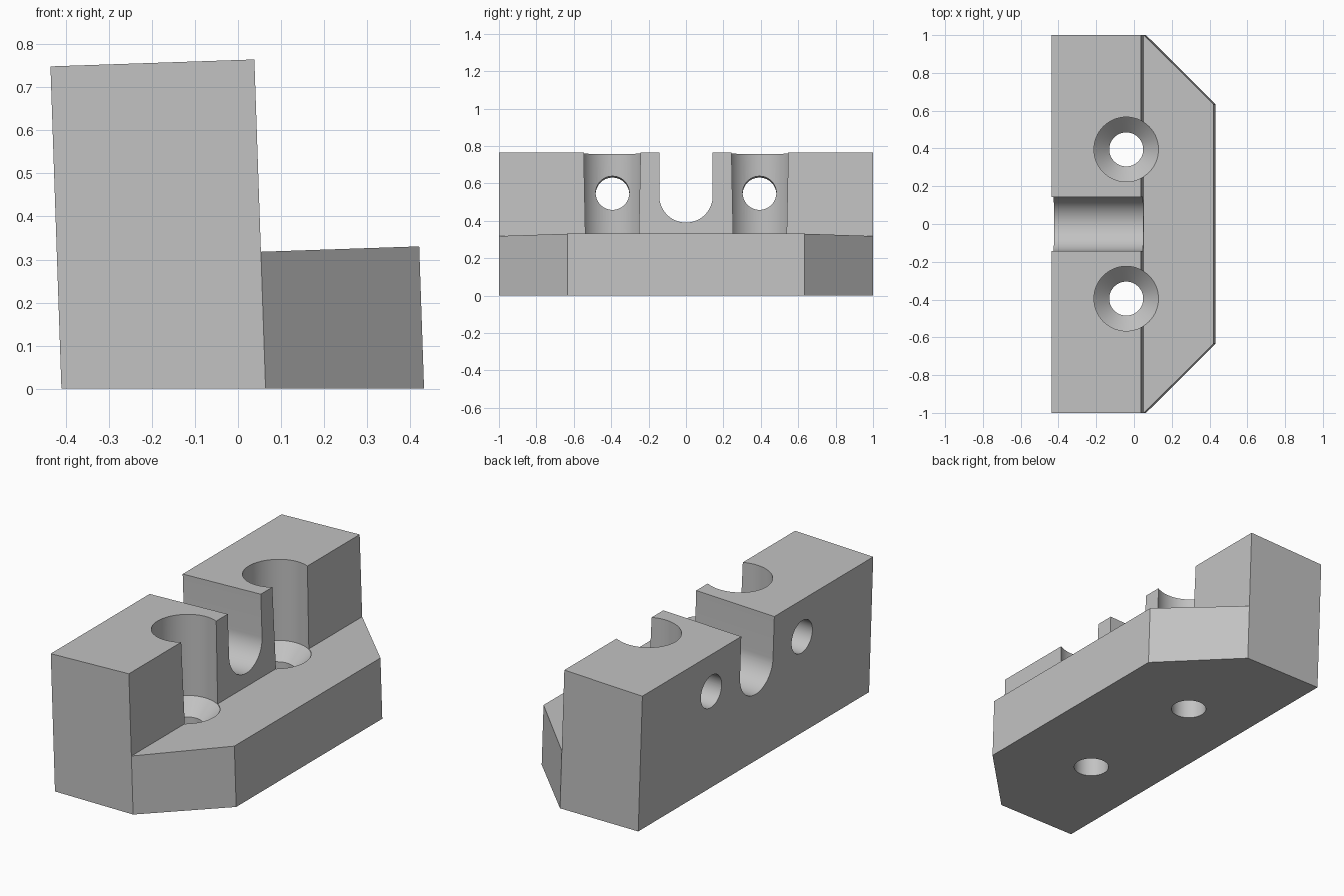
import bpy, bmesh
from math import pi, sin, cos, radians
from mathutils import Matrix

cube = bpy.data.objects.get("Cube")
if cube:
    bpy.data.objects.remove(cube, do_unlink=True)

TILT = Matrix.Rotation(radians(-1.95), 4, 'Y')   # the block leans slightly
SEG = 64

grey = bpy.data.materials.new("light_grey")
grey.use_nodes = True
colour = (0.54, 0.54, 0.54, 1)
grey.diffuse_color = colour
grey.node_tree.nodes["Principled BSDF"].inputs["Base Color"].default_value = colour


def finish(bm, name):
    bmesh.ops.recalc_face_normals(bm, faces=bm.faces[:])
    mesh = bpy.data.meshes.new(name)
    bm.to_mesh(mesh)
    bm.free()
    mesh.materials.append(grey)
    obj = bpy.data.objects.new(name, mesh)
    bpy.context.collection.objects.link(obj)
    return obj


def loft(name, rings, matrix=Matrix(), caps=None):
    """Join equal rings of points with quads and close both ends."""
    bm = bmesh.new()
    rows = [[bm.verts.new(p) for p in ring] for ring in rings]
    n = len(rows[0])
    for a, b in zip(rows, rows[1:]):
        for i in range(n):
            j = (i + 1) % n
            bm.faces.new((a[i], a[j], b[j], b[i]))
    for row in (rows[0], rows[-1]):
        for cap in caps or [range(n)]:
            bm.faces.new([row[i] for i in cap])
    bm.transform(matrix)
    return finish(bm, name)


# Stepped block: L section along y, with the low ledge chamfered at both ends
back, wall, front = -0.41, 0.064, 0.432
ledge, top, low = 0.316, 0.763, -0.1
section = [(back, low, 1), (wall, low, 1), (front, low, 0.633),
           (front, ledge, 0.633), (wall, ledge, 1), (wall, top, 1), (back, top, 1)]
block = loft("stepped_block", [[(x, s * y, z) for x, z, y in section] for s in (-1, 1)],
             TILT, [(0, 1, 4, 5, 6), (1, 2, 3, 4)])

# Flat underside at ground level
bm = bmesh.new()
bm.from_mesh(block.data)
cut = bmesh.ops.bisect_plane(bm, geom=bm.verts[:] + bm.edges[:] + bm.faces[:],
                             plane_co=(0, 0, 0), plane_no=(0, 0, 1), clear_inner=True)
rim = [e for e in bm.edges if e.is_boundary]
bmesh.ops.contextual_create(bm, geom=rim)
bmesh.ops.recalc_face_normals(bm, faces=bm.faces[:])
bm.to_mesh(block.data)
bm.free()

cutters = []

# Round-bottomed centre slot
r, mid = 0.143, 0.531
arc = [(r * cos(pi + pi * i / 32), mid + r * sin(pi + pi * i / 32)) for i in range(33)]
outline = arc + [(r, 1), (-r, 1)]
cutters.append(loft("slot_cutter", [[(x, y, z) for y, z in outline] for x in (-0.6, 0.25)], TILT))

circle = [(cos(2 * pi * i / SEG), sin(2 * pi * i / SEG)) for i in range(SEG)]
for side in (-1, 1):
    # Upright screw hole with countersink and clearance pocket above it
    steps = [(0.09, -0.2), (0.09, 0.235), (0.171, 0.315), (0.171, 1)]
    cutters.append(loft("screw_hole_cutter",
                        [[(-0.041 + rad * c, side * 0.395 + rad * s, z) for c, s in circle]
                         for rad, z in steps]))
    # Cross hole from the back face into the pocket
    cutters.append(loft("cross_hole_cutter",
                        [[(x, side * 0.393 + 0.09 * c, 0.555 + 0.09 * s) for c, s in circle]
                         for x in (-0.6, -0.04)], TILT))

for cutter in cutters:
    cutter.hide_render = True
    mod = block.modifiers.new(cutter.name, 'BOOLEAN')
    mod.operation, mod.solver, mod.object = 'DIFFERENCE', 'EXACT', cutter

# Bake the cuts and remove the cutters
bpy.context.view_layer.update()
graph = bpy.context.evaluated_depsgraph_get()
result = bpy.data.meshes.new_from_object(block.evaluated_get(graph))
block.modifiers.clear()
block.data = result
result.materials.clear()
result.materials.append(grey)
for poly in result.polygons:
    poly.material_index = 0
for cutter in cutters:
    bpy.data.objects.remove(cutter, do_unlink=True)

bpy.ops.object.select_all(action='DESELECT')
block.select_set(True)
bpy.context.view_layer.objects.active = block
bpy.ops.object.shade_smooth_by_angle(angle=radians(30))
